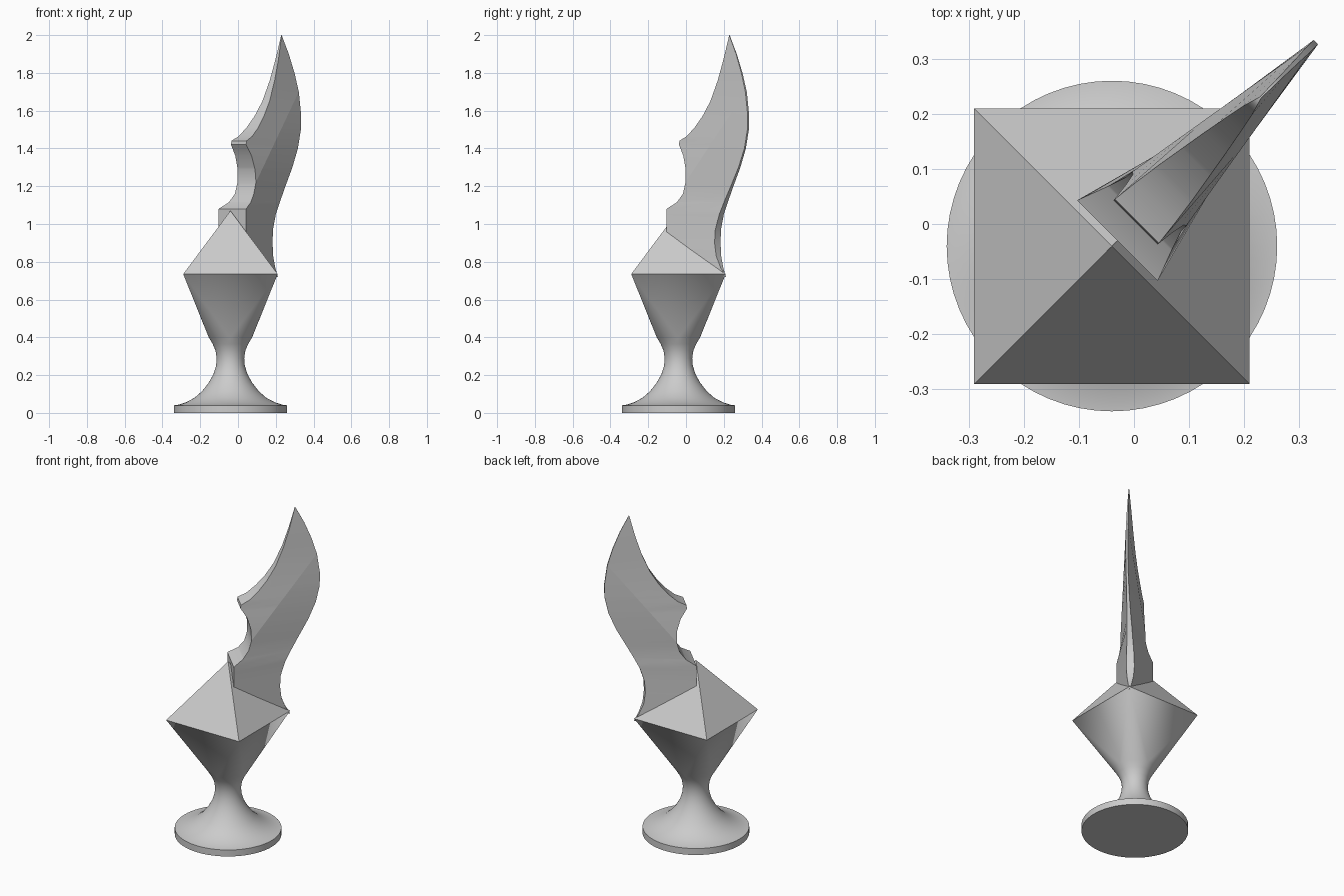
import bpy, bmesh
from math import sin, cos, pi

if "Cube" in bpy.data.objects:
    bpy.data.objects.remove(bpy.data.objects["Cube"])

C = -0.04      # pedestal axis, in x and y
SEG = 64

stone = bpy.data.materials.new("grey_stone")
stone.use_nodes = True
grey = (0.6, 0.6, 0.6, 1)
stone.diffuse_color = grey
stone.node_tree.nodes["Principled BSDF"].inputs["Base Color"].default_value = grey


def finish(name, bm, angle=None):
    bmesh.ops.remove_doubles(bm, verts=bm.verts, dist=0.0005)
    bmesh.ops.recalc_face_normals(bm, faces=bm.faces)
    mesh = bpy.data.meshes.new(name)
    bm.to_mesh(mesh)
    bm.free()
    mesh.materials.append(stone)
    obj = bpy.data.objects.new(name, mesh)
    bpy.context.collection.objects.link(obj)
    if angle:
        bpy.ops.object.select_all(action="DESELECT")
        obj.select_set(True)
        bpy.context.view_layer.objects.active = obj
        bpy.ops.object.shade_smooth_by_angle(angle=angle)
    return obj


def ring(bm, r, z):
    return [bm.verts.new((C + r * cos(2 * pi * i / SEG), C + r * sin(2 * pi * i / SEG), z))
            for i in range(SEG)]


def bridge(bm, a, b):
    for i in range(len(a)):
        j = (i + 1) % len(a)
        bm.faces.new((a[i], a[j], b[j], b[i]))


# Pedestal: disc, flared foot and neck, blending from round to a square pyramid
bm = bmesh.new()
profile = [(0.3, 0), (0.3, 0.04), (0.28, 0.042), (0.235, 0.056), (0.19, 0.08), (0.15, 0.115),
           (0.115, 0.16), (0.09, 0.205), (0.076, 0.25), (0.073, 0.29), (0.079, 0.33),
           (0.094, 0.365), (0.115, 0.4)]
rings = [ring(bm, r, z) for r, z in profile]
bm.faces.new(rings[0])
for a, b in zip(rings, rings[1:]):
    bridge(bm, a, b)
corners = [bm.verts.new((C + 0.25 * x, C + 0.25 * y, 0.735))
           for x, y in ((1, 1), (-1, 1), (-1, -1), (1, -1))]
apex = bm.verts.new((C, C, 1.07))
top, quarter = rings[-1], SEG // 4
for k, corner in enumerate(corners):
    following = corners[(k + 1) % 4]
    for i in range(k * quarter, (k + 1) * quarter):
        bm.faces.new((top[i], top[(i + 1) % SEG], corner))
    bm.faces.new((top[(k + 1) * quarter % SEG], following, corner))
    bm.faces.new((corner, following, apex))
finish("pedestal", bm, 0.6)

# Blade outlines as (height, distance along the diagonal, half thickness)
spine = [(0.72, -0.03, 0.073), (1.08, -0.03, 0.073), (1.115, 0.01, 0.058), (1.16, 0.034, 0.05),
         (1.22, 0.046, 0.049), (1.29, 0.044, 0.046), (1.36, 0.029, 0.043), (1.42, 0.003, 0.04),
         (1.44, 0.005, 0.04), (1.465, 0.04, 0.036), (1.51, 0.076, 0.031), (1.57, 0.112, 0.025),
         (1.65, 0.148, 0.019), (1.76, 0.181, 0.013), (1.87, 0.206, 0.008), (2, 0.23, 0.001)]
edge = [(0.72, 0.21, 0.001), (0.77, 0.19, 0.007), (0.83, 0.173, 0.013), (0.9, 0.167, 0.016),
        (0.97, 0.17, 0.015), (1.05, 0.188, 0.012), (1.12, 0.213, 0.01), (1.2, 0.244, 0.007),
        (1.3, 0.283, 0.005), (1.4, 0.313, 0.004), (1.5, 0.329, 0.004), (1.58, 0.33, 0.004),
        (1.7, 0.318, 0.004), (1.8, 0.296, 0.003), (1.9, 0.267, 0.002), (2, 0.23, 0.001)]
crease = [p for p in spine if p[0] <= 1.22] + [p for p in edge if p[0] >= 1.7]


def at(line, z):
    for (z0, s0, t0), (z1, s1, t1) in zip(line, line[1:]):
        if z <= z1:
            f = (z - z0) / (z1 - z0)
            return s0 + f * (s1 - s0), t0 + f * (t1 - t0)


# Blade: horizontal sections joined from bottom to tip, lying on the diagonal plane
bm = bmesh.new()
rows = []
for z in sorted({p[0] for p in spine + edge}):
    pts = [at(line, z) for line in (spine, crease, edge)]
    loop = pts + [(s, -t) for s, t in reversed(pts)]
    rows.append([bm.verts.new((s + t, s - t, z)) for s, t in loop])
for a, b in zip(rows, rows[1:]):
    bridge(bm, a, b)
bm.faces.new(rows[0])
bm.faces.new(rows[-1])
bmesh.ops.remove_doubles(bm, verts=bm.verts, dist=0.0005)
bmesh.ops.dissolve_degenerate(bm, edges=bm.edges, dist=0.0005)
for f in bm.faces:
    f.smooth = True
ledges = (1.08, 1.42, 1.44)
for e in bm.edges:
    za, zb = (v.co.z for v in e.verts)
    # Long edges stay crisp, as do the steps on the spine
    on_ledge = any(abs(za - h) < 0.001 for h in ledges) and \
        all(v.co.x + v.co.y < 0.02 for v in e.verts)
    if abs(za - zb) > 0.001 or on_ledge:
        e.smooth = False
finish("blade", bm)
